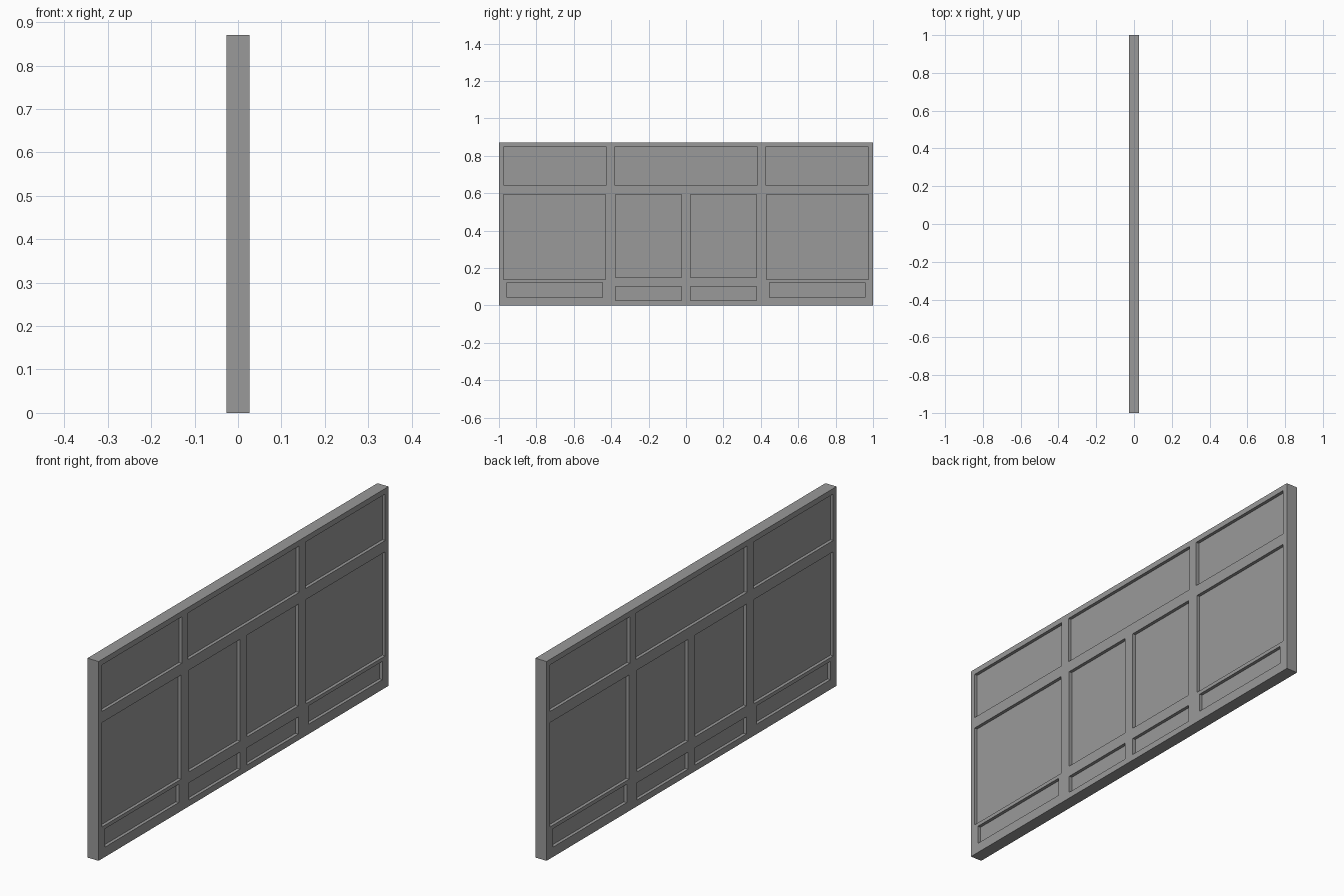
import bpy
import bmesh
from mathutils import Matrix, Vector

cube = bpy.data.objects.get("Cube")
if cube:
    bpy.data.objects.remove(cube, do_unlink=True)

HEIGHT = 0.87
HALF_THICK = 0.027
DEPTH = 0.014

grey = bpy.data.materials.new("plain grey")
grey.use_nodes = True
colour = (0.32, 0.32, 0.32, 1)
grey.diffuse_color = colour
grey.node_tree.nodes["Principled BSDF"].inputs["Base Color"].default_value = colour


def add_box(bm, low, high):
    low, high = Vector(low), Vector(high)
    place = Matrix.Translation((low + high) / 2) @ Matrix.Diagonal((high - low).to_4d())
    bmesh.ops.create_cube(bm, size=1, matrix=place)


def finish(bm, name):
    mesh = bpy.data.meshes.new(name)
    bm.to_mesh(mesh)
    bm.free()
    mesh.materials.append(grey)
    obj = bpy.data.objects.new(name, mesh)
    bpy.context.collection.objects.link(obj)
    return obj


# Solid wall slab
bm = bmesh.new()
add_box(bm, (-HALF_THICK, -1, 0), (HALF_THICK, 1, HEIGHT))
wall = finish(bm, "panelled_wall")

# Recesses on one half: y start, y end, z bottom, z top
side_recesses = [
    (0.426, 0.977, 0.643, 0.846),   # upper side pane
    (0.431, 0.977, 0.139, 0.594),   # large side pane
    (0.447, 0.957, 0.043, 0.123),   # low side panel
    (0.024, 0.378, 0.150, 0.594),   # door pane
    (0.024, 0.378, 0.027, 0.102),   # door kick panel
]
recesses = [(-0.383, 0.383, 0.643, 0.846)]  # wide pane above the doors
for y0, y1, z0, z1 in side_recesses:
    recesses += [(y0, y1, z0, z1), (-y1, -y0, z0, z1)]

# Cutters sunk into both faces of the slab
bm = bmesh.new()
inner, outer = HALF_THICK - DEPTH, HALF_THICK + DEPTH
for y0, y1, z0, z1 in recesses:
    add_box(bm, (inner, y0, z0), (outer, y1, z1))
    add_box(bm, (-outer, y0, z0), (-inner, y1, z1))
cutter = finish(bm, "recess_cutter")
cutter.hide_render = True

# Cut the recesses and drop the helper
cut = wall.modifiers.new("recesses", "BOOLEAN")
cut.operation = "DIFFERENCE"
cut.solver = "EXACT"
cut.object = cutter
bpy.context.view_layer.objects.active = wall
bpy.ops.object.modifier_apply(modifier=cut.name)
bpy.data.objects.remove(cutter, do_unlink=True)
